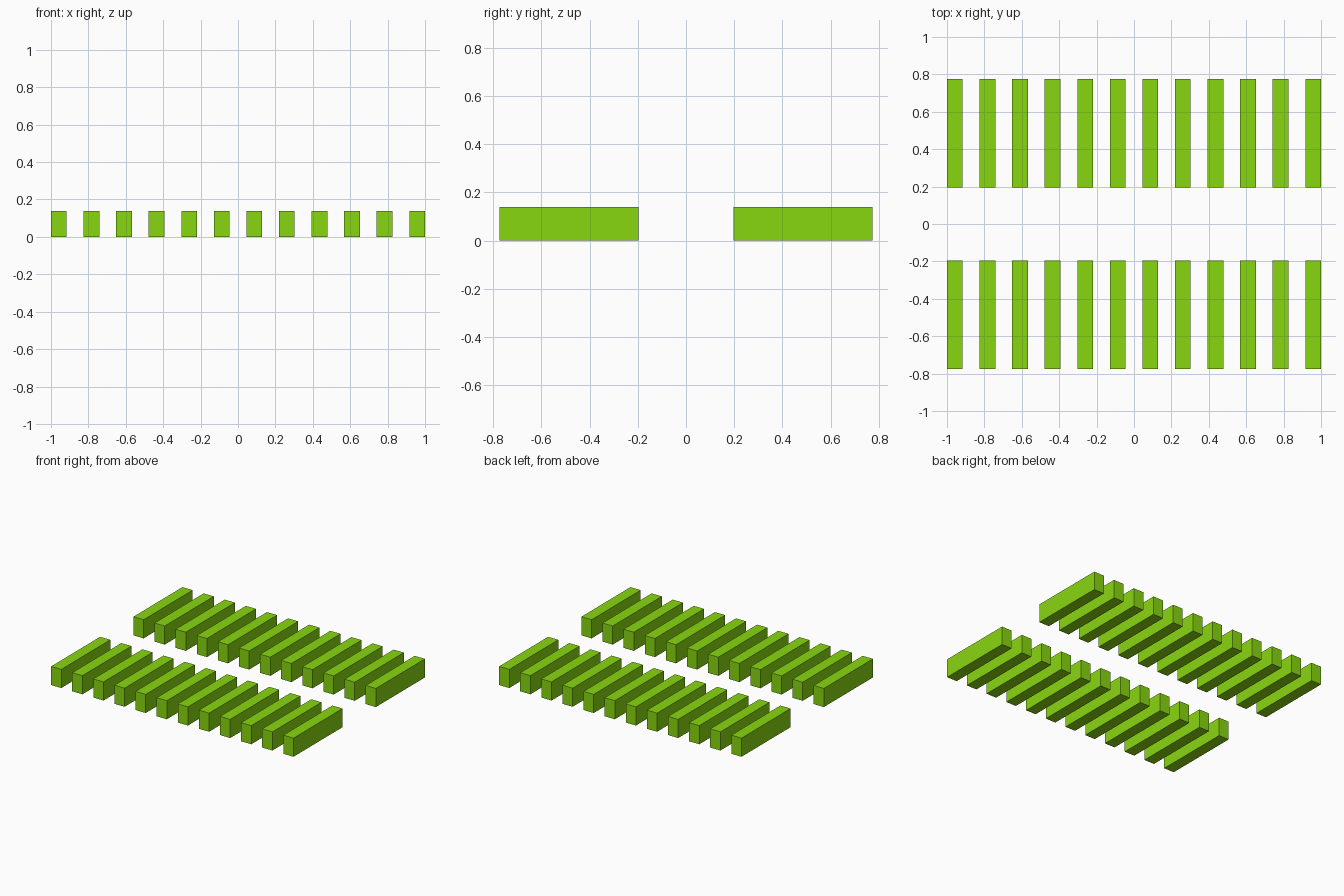
import bpy

if "Cube" in bpy.data.objects:
    bpy.data.objects.remove(bpy.data.objects["Cube"])

COUNT = 12                 # bars per row
WIDTH, HEIGHT = 0.084, 0.139
Y_IN, Y_OUT = 0.196, 0.774
PITCH = (2 - WIDTH) / (COUNT - 1)

green = bpy.data.materials.new("lime_green")
green.diffuse_color = (0.246, 0.68, 0.005, 1)
green.use_nodes = True
green.node_tree.nodes["Principled BSDF"].inputs["Base Color"].default_value = green.diffuse_color


def bar(name, x, y):
    bpy.ops.mesh.primitive_cube_add(size=1, location=(x, y, HEIGHT / 2))
    ob = bpy.context.object
    ob.name = name
    ob.scale = (WIDTH, Y_OUT - Y_IN, HEIGHT)
    bpy.ops.object.transform_apply(location=False, rotation=False, scale=True)
    ob.data.materials.append(green)


# Two mirrored rows of evenly spaced bars
for row, side in (("front", -1), ("back", 1)):
    for i in range(COUNT):
        bar(f"{row}_bar_{i + 1}", -1 + WIDTH / 2 + i * PITCH, side * (Y_IN + Y_OUT) / 2)
